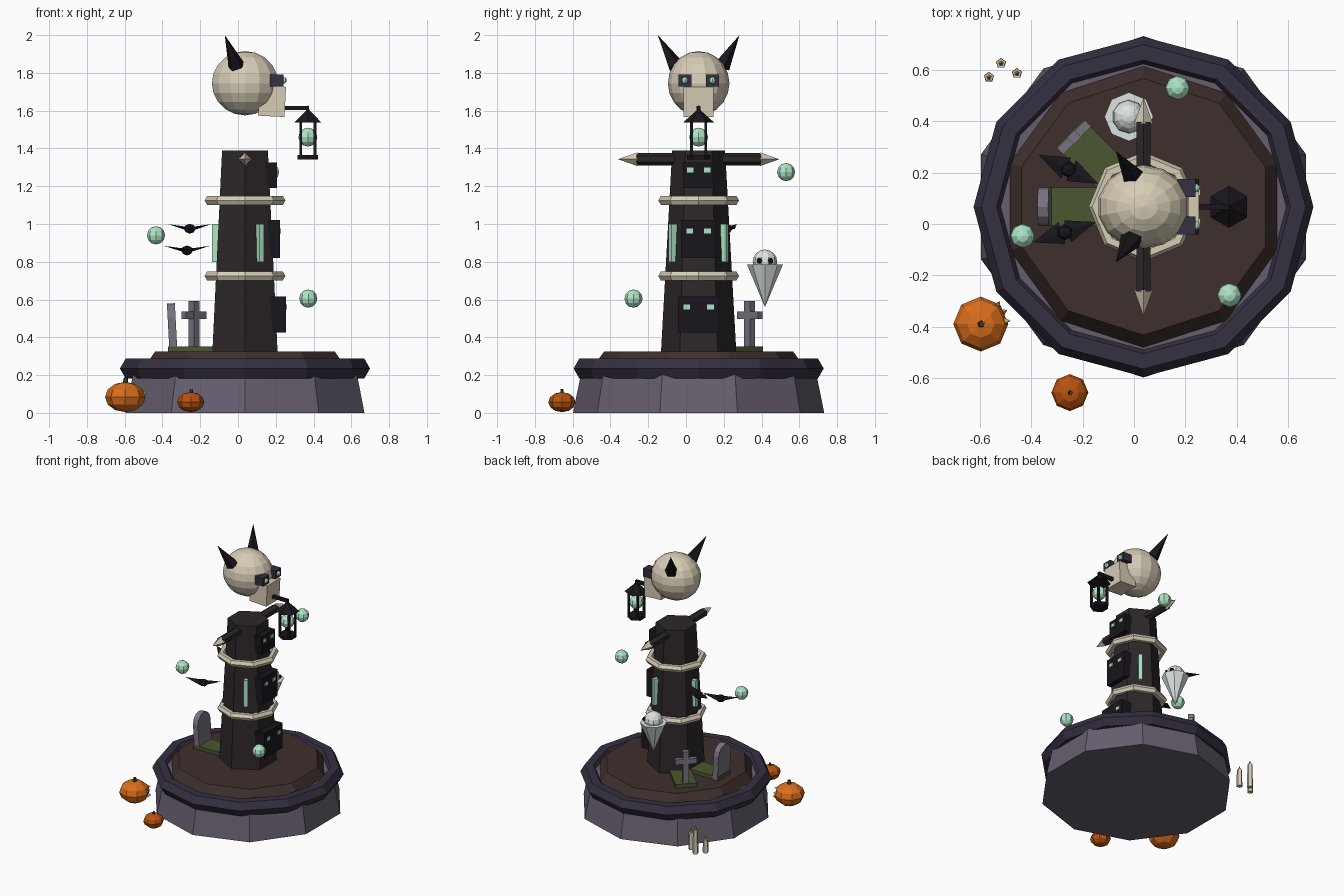
import bpy, math
from mathutils import Vector, Euler

if "Cube" in bpy.data.objects:
    bpy.data.objects.remove(bpy.data.objects["Cube"])

CX, CY = 0.037, 0.067          # tower axis
PALETTE = {
    "stone": (.40, .37, .43), "rim": (.22, .20, .26), "soil": (.25, .20, .19),
    "tower": (.19, .17, .18), "dark": (.12, .11, .13), "glow": (.68, .90, .77),
    "bone": (.84, .80, .71), "grave": (.47, .45, .50), "moss": (.30, .34, .20),
    "ghost": (.86, .89, .88), "orange": (.85, .43, .13), "rust": (.72, .33, .09),
    "stem": (.22, .27, .15), "flame": (.80, .66, .35)}
MATS = {}
for key, c in PALETTE.items():
    MATS[key] = bpy.data.materials.new(key)
    MATS[key].diffuse_color = (*[v ** 2.2 for v in c], 1)


def done(name, mat):
    ob = bpy.context.object
    ob.name = name
    ob.data.materials.append(MATS[mat])
    return ob


def cone(name, n, r1, r2, a, b, mat):
    """Tapered prism running from point a to point b."""
    a, b = Vector(a), Vector(b)
    q = Vector((0, 0, 1)).rotation_difference(b - a)
    bpy.ops.mesh.primitive_cone_add(vertices=n, radius1=r1, radius2=r2, depth=(b - a).length,
                                    location=(a + b) / 2, rotation=q.to_euler())
    return done(name, mat)


def box(name, size, loc, mat, rot=(0, 0, 0)):
    bpy.ops.mesh.primitive_cube_add(size=1, location=loc, rotation=rot)
    bpy.context.object.scale = size
    return done(name, mat)


def ball(name, r, loc, mat, seg=8, rings=6):
    bpy.ops.mesh.primitive_uv_sphere_add(segments=seg, ring_count=rings, radius=1, location=loc)
    bpy.context.object.scale = r if isinstance(r, tuple) else (r, r, r)
    return done(name, mat)


def ring(name, R, r, n, m, z, mat):
    bpy.ops.mesh.primitive_torus_add(major_radius=R, minor_radius=r, major_segments=n,
                                     minor_segments=m, location=(CX, CY, z))
    return done(name, mat)


def polar(r, deg, z):
    t = math.radians(deg)
    return (CX + r * math.cos(t), CY + r * math.sin(t), z)


# Plinth, rim and soil
cone("plinth", 10, .665, .612, (CX, CY, 0), (CX, CY, .26), "stone")
ring("plinth_rim", .602, .06, 12, 6, .235, "rim")
cone("soil", 10, .57, .5, (CX, CY, .23), (CX, CY, .325), "soil")

# Tower with bone rings
cone("tower", 6, .2, .14, (CX, CY, .31), (CX, CY, 1.39), "tower")
for z in (.725, 1.125):
    ring("bone_ring", .187, .027, 8, 6, z, "bone")

# Carved face blocks with glowing eyes: z, height, width, front x, eye z, eye offset
for z, h, w, x, ez, e in ((.52, .19, .217, .253, .56, .063),
                          (.92, .2, .185, .222, .962, .047),
                          (1.258, .135, .164, .206, 1.285, .045)):
    box("face_block", (.12, w, h), (x - .06, CY, z), "dark")
    for s in (-1, 1):
        box("face_eye", (.012, .036, .026), (x, CY + s * e, ez), "glow")

# Slit windows
for deg in (-60, 60, 180):
    box("slit_window", (.035, .028, .2), polar(.158, deg, .9), "glow", (0, 0, math.radians(deg)))

# Side beams, horns and eyes, mirrored across the tower
for s in (-1, 1):
    cone("beam", 6, .032, .032, (CX, CY, 1.343), (CX, CY + s * .33, 1.343), "tower")
    cone("beam_spike", 4, .036, 0, (CX, CY + s * .325, 1.343), (CX, CY + s * .427, 1.343), "bone")
    cone("horn", 5, .045, 0, (-.008, CY + s * .122, 1.835), (-.07, CY + s * .216, 2), "dark")
    box("eye_socket", (.07, .07, .062), (.205, CY + s * .073, 1.76), "rim")
    ball("eye", .018, (.24, CY + s * .073, 1.76), "glow")

# Skull
ball("skull", (.18, .163, .17), (CX, CY, 1.745), "bone", 14, 10)
box("snout", (.14, .158, .16), (.18, CY, 1.65), "bone", (0, math.radians(3), 0))

# Hanging lantern
LX = .37
box("lantern_rod", (.14, .022, .022), (.305, CY, 1.615), "dark")
cone("lantern_roof", 6, .082, .012, (LX, CY, 1.538), (LX, CY, 1.6), "dark")
cone("lantern_knob", 6, .014, 0, (LX, CY, 1.595), (LX, CY, 1.63), "dark")
cone("lantern_floor", 6, .062, .062, (LX, CY, 1.342), (LX, CY, 1.366), "dark")
for sx in (-1, 1):
    for sy in (-1, 1):
        box("lantern_bar", (.014, .014, .19), (LX + sx * .038, CY + sy * .038, 1.45), "dark")
ball("lantern_light", .05, (LX, CY, 1.46), "glow")

# Floating wisps
for p in ((-.434, -.047, .94), (.372, -.278, .605), (.17, .53, 1.275)):
    ball("wisp", .048, p, "glow")

# Ghost
GX, GY = -.02, .418
cone("ghost_body", 8, .095, 0, (GX, GY, .785), (GX, GY, .56), "ghost")
ball("ghost_head", .065, (GX, GY, .8), "ghost", 10, 8)
for s in (-1, 1):
    ball("ghost_eye", .015, (GX + .056, GY + s * .029, .805), "dark")

# Bats: body plus two flattened pointed wings
for x, y, z, yaw in ((-.255, .213, .975, -26), (-.27, -.032, .86, 18)):
    yaw = math.radians(yaw)
    d = Vector((math.cos(yaw), math.sin(yaw), 0))
    ball("bat_body", (.036, .032, .026), (x, y, z), "dark", 6, 4)
    for s in (-1, 1):
        w = cone("bat_wing", 4, .045, 0, (0, 0, 0), (0, 0, .12), "dark")
        w.scale = (.22, 1, 1)
        w.location = Vector((x, y, z + .012)) + d * (s * .07)
        w.rotation_euler = Euler((0, s * math.radians(78), yaw))

# Graves: mossy mounds, arched slab and cross
for deg in (180, 135):
    box("grave_mound", (.25, .15, .04), polar(.282, deg, .332), "moss", (0, 0, math.radians(deg)))

pts = [(-.075, 0)] + [(-.075 * math.cos(math.pi * i / 6), .18 + .075 * math.sin(math.pi * i / 6))
                      for i in range(7)] + [(.075, 0)]
n = len(pts)
mesh = bpy.data.meshes.new("headstone")
mesh.from_pydata([(x, y, z) for x in (-.021, .021) for y, z in pts], [],
                 [list(range(n))[::-1], list(range(n, 2 * n))] +
                 [(i, (i + 1) % n, n + (i + 1) % n, n + i) for i in range(n)])
slab = bpy.data.objects.new("headstone", mesh)
slab.location, slab.rotation_euler = (-.342, CY, .325), (0, math.radians(-3), 0)
mesh.materials.append(MATS["grave"])
bpy.context.collection.objects.link(slab)

turn = (0, 0, math.radians(135))
box("cross_post", (.04, .042, .27), polar(.382, 135, .457), "grave", turn)
box("cross_bar", (.034, .155, .038), polar(.382, 135, .517), "grave", turn)

# Pumpkins: x, y, radius, half height
for x, y, r, h, m in ((-.597, -.39, .107, .08, "orange"), (-.25, -.657, .072, .053, "rust")):
    ball("pumpkin", (r, r, h), (x, y, h + .004), m)
    cone("pumpkin_stem", 5, r * .15, r * .11, (x, y, h * 1.85), (x + .004, y, h * 2.35), "stem")

# Lit face on the large pumpkin
face = math.radians(28)
for off, z, r in ((-.38, .105, .02), (.38, .105, .02), (0, .06, .024)):
    d = Vector((math.cos(face + off), math.sin(face + off), 0))
    c = Vector((-.597, -.39, z))
    cone("pumpkin_face", 3, r, 0, c + d * .085, c + d * .117, "flame")

# Candles behind the plinth
for x, y, h in ((-.565, .572, .1), (-.518, .626, .18), (-.456, .587, .13)):
    cone("candle", 5, .021, .019, (x, y, 0), (x, y, h), "bone")
    cone("candle_flame", 5, .01, 0, (x, y, h), (x, y, h + .035), "flame")

for m in bpy.data.materials:
    if m.users and not m.is_grease_pencil:
        m.use_nodes = True
        m.node_tree.nodes["Principled BSDF"].inputs["Base Color"].default_value = m.diffuse_color
